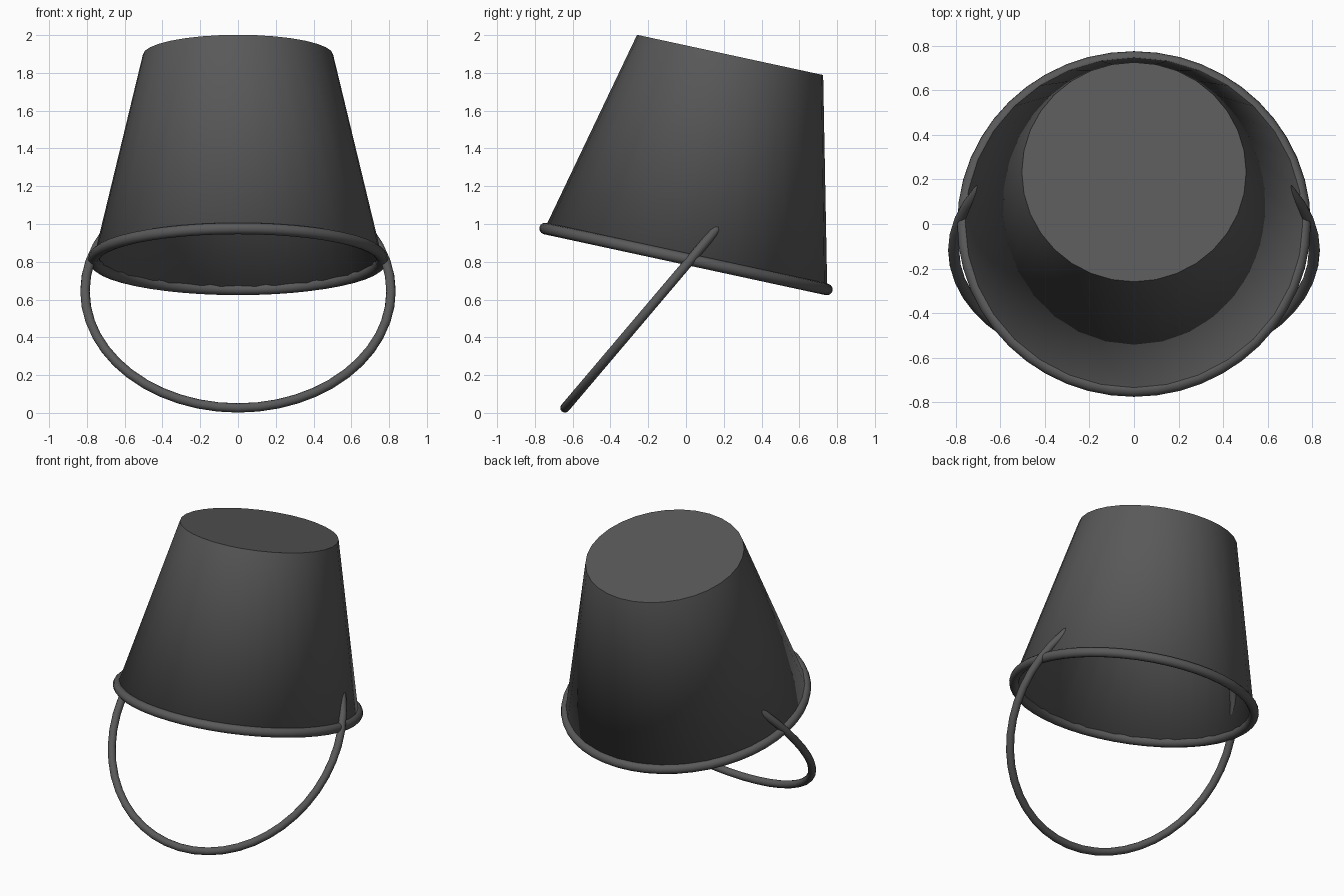
import bpy, math

if "Cube" in bpy.data.objects:
    bpy.data.objects.remove(bpy.data.objects["Cube"])

TILT = math.radians(-12.2)          # bucket leans toward the back
RIM_CENTRE = (0, 0, 0.815)
HEIGHT = 1.105

dark = bpy.data.materials.new("dark_metal")
dark.diffuse_color = (0.1, 0.1, 0.1, 1)
dark.use_nodes = True
dark.node_tree.nodes["Principled BSDF"].inputs["Base Color"].default_value = dark.diffuse_color


def finish(name):
    obj = bpy.context.object
    obj.name = name
    obj.data.materials.append(dark)
    bpy.ops.object.shade_smooth_by_angle(angle=math.radians(40))
    return obj


def ring(name, centre, tilt, major, minor):
    bpy.ops.mesh.primitive_torus_add(
        location=centre, rotation=(tilt, 0, 0), major_radius=major,
        minor_radius=minor, major_segments=48, minor_segments=12)
    return finish(name)


# Upturned bucket wall and base: open at the rim, given an inward thickness
axis_y, axis_z = -math.sin(TILT), math.cos(TILT)
bpy.ops.mesh.primitive_cone_add(
    vertices=32, radius1=0.765, radius2=0.504, depth=HEIGHT,
    location=(0, axis_y * HEIGHT / 2, RIM_CENTRE[2] + axis_z * HEIGHT / 2),
    rotation=(TILT, 0, 0))
mesh = bpy.context.object.data
import bmesh
bm = bmesh.new()
bm.from_mesh(mesh)
opening = [f for f in bm.faces if f.normal.z < -0.9]
bmesh.ops.delete(bm, geom=opening, context='FACES_ONLY')
bm.to_mesh(mesh)
bm.free()
bucket = finish("bucket_body")
shell = bucket.modifiers.new("thickness", 'SOLIDIFY')
shell.thickness = 0.025
shell.offset = -1

# Rolled rim
ring("rim", RIM_CENTRE, TILT, 0.763, 0.031)

# Hanging round handle, passing through the bucket wall
ring("handle", (0, -0.117, 0.644), math.radians(49.7), 0.81, 0.025)
